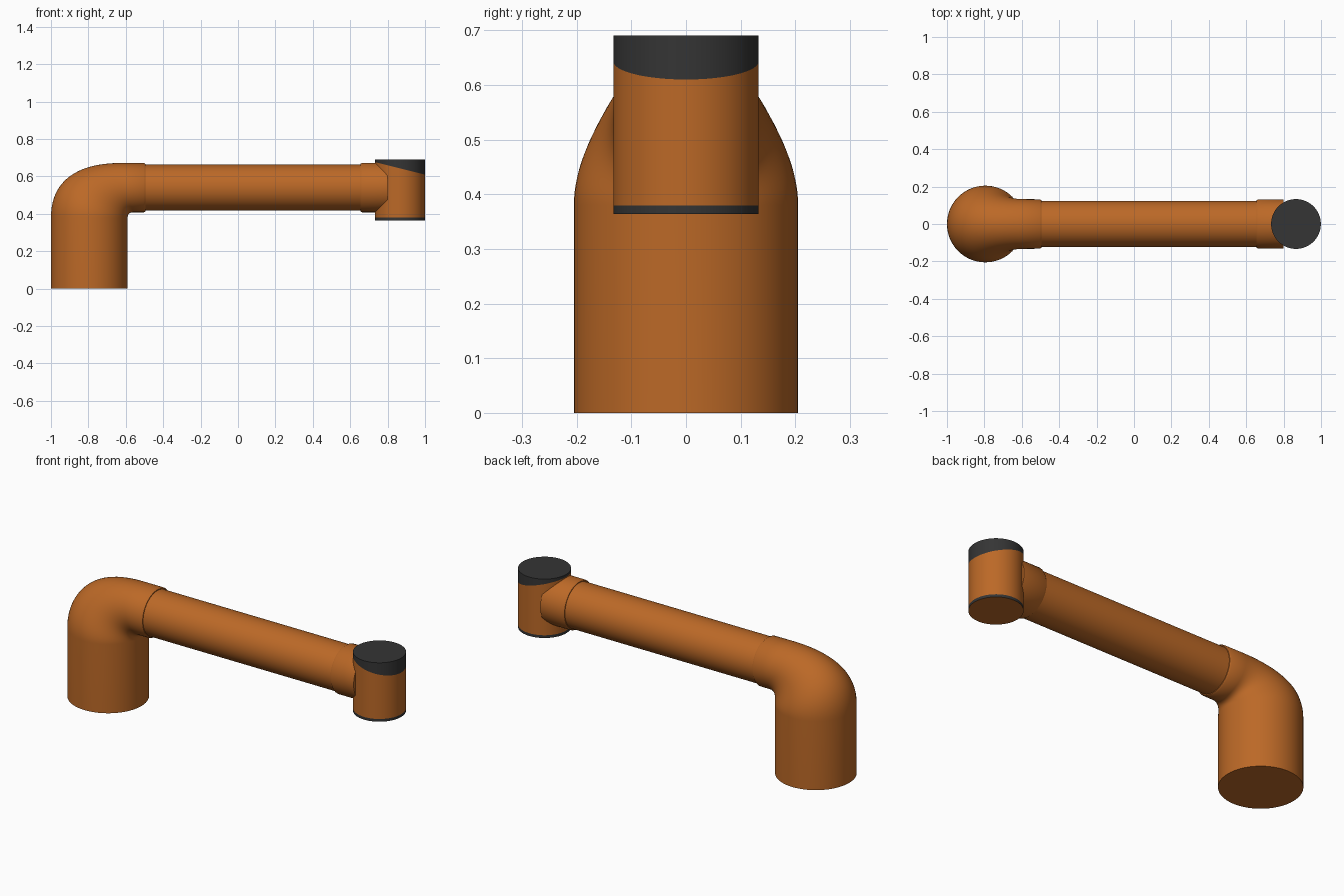
import bpy, bmesh, math
from mathutils import Vector

cube = bpy.data.objects.get("Cube")
if cube:
    bpy.data.objects.remove(cube, do_unlink=True)


def material(name, rgb):
    m = bpy.data.materials.new(name)
    m.use_nodes = True
    m.diffuse_color = (*rgb, 1)
    m.node_tree.nodes["Principled BSDF"].inputs["Base Color"].default_value = (*rgb, 1)
    return m


ORANGE = material("burnt orange", (0.50, 0.14, 0.02))
DARK = material("dark grey", (0.035, 0.035, 0.035))
SEGMENTS = 64
AXIS_Z = 0.54   # height of the horizontal arm
WRIST_X = 0.866


def loft(rings):
    """Skin a list of (centre, axis u, axis v) ellipses and cap both ends."""
    bm = bmesh.new()
    loops = []
    for c, u, v in rings:
        angles = [math.tau * i / SEGMENTS for i in range(SEGMENTS)]
        loops.append([bm.verts.new(c + u * math.cos(a) + v * math.sin(a)) for a in angles])
    for a, b in zip(loops, loops[1:]):
        for i in range(SEGMENTS):
            j = (i + 1) % SEGMENTS
            bm.faces.new((a[i], a[j], b[j], b[i]))
    bm.faces.new(loops[0])
    bm.faces.new(loops[-1])
    bmesh.ops.recalc_face_normals(bm, faces=bm.faces)
    return bm


def finish(name, bm, materials):
    mesh = bpy.data.meshes.new(name)
    bm.to_mesh(mesh)
    bm.free()
    obj = bpy.data.objects.new(name, mesh)
    bpy.context.collection.objects.link(obj)
    for m in materials:
        mesh.materials.append(m)
    bpy.ops.object.select_all(action='DESELECT')
    obj.select_set(True)
    bpy.context.view_layer.objects.active = obj
    bpy.ops.object.shade_smooth_by_angle(angle=math.radians(35))
    return obj


def x_ring(x, r):
    return Vector((x, 0, AXIS_Z)), Vector((0, 0, r)), Vector((0, r, 0))


def z_ring(x, z, r):
    return Vector((x, 0, z)), Vector((-r, 0, 0)), Vector((0, r, 0))


def bezier(points, t):
    a, b, c, d = [Vector((x, 0, z)) for x, z in points]
    s = 1 - t
    return a * s**3 + b * 3 * s * s * t + c * 3 * s * t * t + d * t**3


# Shoulder: wide upright base that bends and narrows into the arm
outer = [(-1, 0.38), (-1, 0.57), (-0.87, 0.672), (-0.62, 0.672)]
inner = [(-0.59, 0.38), (-0.59, 0.398), (-0.58, 0.408), (-0.56, 0.408)]
rings = [z_ring(-0.795, 0, 0.205)]
STEPS = 24
for k in range(STEPS + 1):
    t = k / STEPS
    p, q = bezier(outer, t), bezier(inner, t)
    width = 0.205 + (0.133 - 0.205) * t * t * (3 - 2 * t)
    rings.append(((p + q) / 2, (p - q) / 2, Vector((0, width, 0))))
rings += [x_ring(-0.503, 0.132), x_ring(-0.495, 0.127)]
finish("shoulder_bend", loft(rings), [ORANGE])

# Straight arm tube
finish("arm_tube", loft([x_ring(-0.52, 0.123), x_ring(0.68, 0.123)]), [ORANGE])

# Collar joining the arm to the wrist
finish("wrist_collar", loft([x_ring(0.655, 0.127), x_ring(0.663, 0.132),
                             x_ring(0.80, 0.132)]), [ORANGE])

# Upright wrist: slanted dark cap on top, thin dark band at the bottom
bm = loft([z_ring(WRIST_X, 0.364, 0.133), z_ring(WRIST_X, 0.69, 0.133)])
cap_point, cap_normal = Vector((WRIST_X, 0, 0.643)), Vector((0.25, 0, 1)).normalized()
band_point, up = Vector((0, 0, 0.379)), Vector((0, 0, 1))
for point, normal in ((cap_point, cap_normal), (band_point, up)):
    bmesh.ops.bisect_plane(bm, geom=bm.verts[:] + bm.edges[:] + bm.faces[:],
                           plane_co=point, plane_no=normal)
for f in bm.faces:
    c = f.calc_center_median()
    in_cap = (c - cap_point).dot(cap_normal) > 0
    in_band = c.z < band_point.z and f.normal.z > -0.5
    f.material_index = int(in_cap or in_band)
finish("wrist_joint", bm, [ORANGE, DARK])
